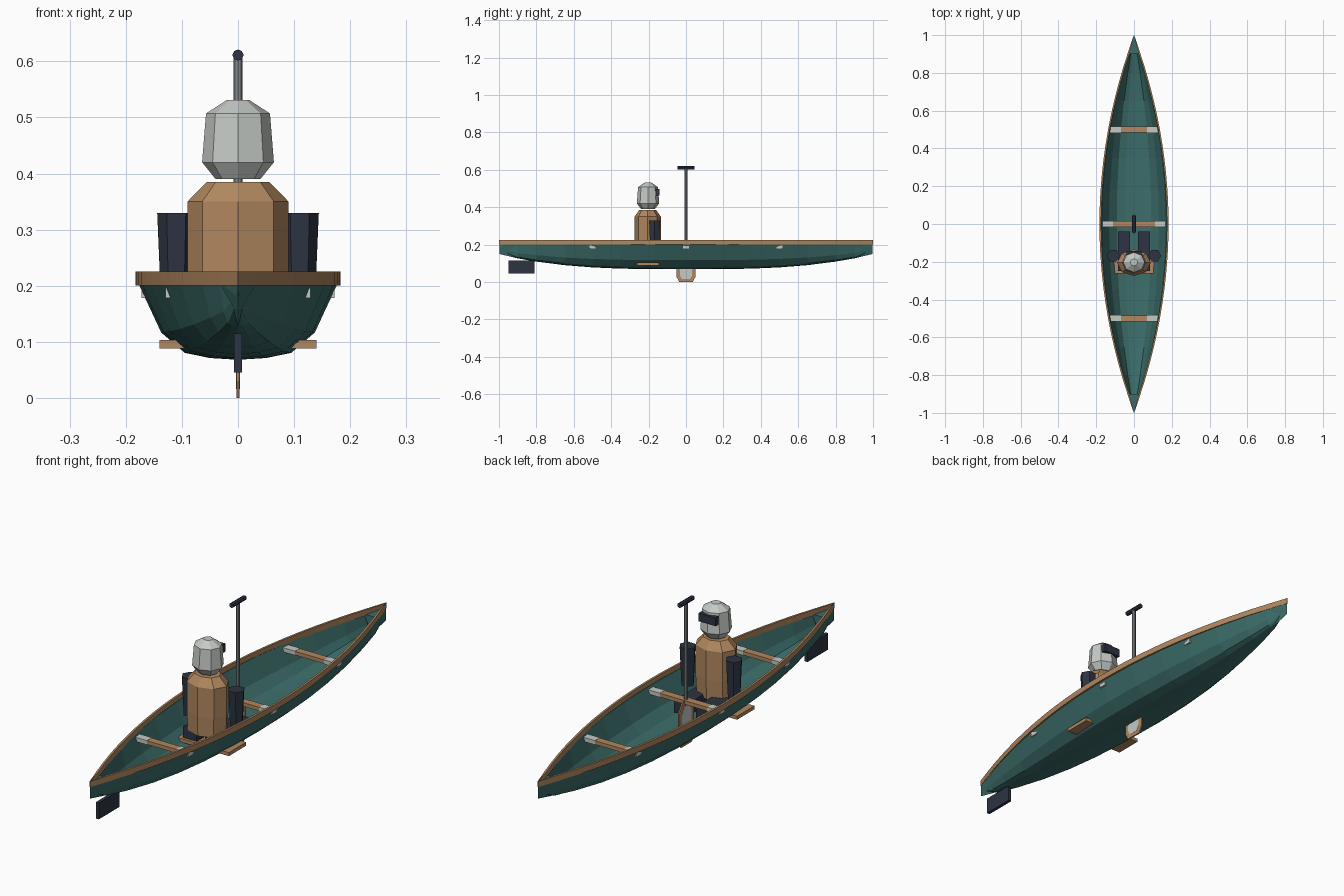
import bpy, bmesh, math

if "Cube" in bpy.data.objects:
    bpy.data.objects.remove(bpy.data.objects["Cube"])

def mat(name, r, g, b):
    m = bpy.data.materials.new(name)
    m.diffuse_color = (r, g, b, 1)
    m.use_nodes = True
    m.node_tree.nodes["Principled BSDF"].inputs["Base Color"].default_value = m.diffuse_color
    return m

TEAL = mat("teal", 0.045, 0.155, 0.145)
WOOD = mat("wood", 0.44, 0.245, 0.115)
NAVY = mat("navy", 0.026, 0.034, 0.054)
PALE = mat("pale_grey", 0.56, 0.59, 0.56)
STEEL = mat("steel", 0.26, 0.27, 0.28)

def make(name, verts, faces, material):
    me = bpy.data.meshes.new(name)
    me.from_pydata(verts, [], faces)
    bm = bmesh.new()
    bm.from_mesh(me)
    bmesh.ops.remove_doubles(bm, verts=bm.verts, dist=1e-5)
    bmesh.ops.recalc_face_normals(bm, faces=bm.faces)
    bm.to_mesh(me)
    bm.free()
    me.materials.append(material)
    ob = bpy.data.objects.new(name, me)
    bpy.context.collection.objects.link(ob)
    return ob

def loft(name, rings, material, cap=True):
    n = len(rings[0])
    verts = [v for r in rings for v in r]
    faces = [(i*n + j, i*n + (j+1) % n, (i+1)*n + (j+1) % n, (i+1)*n + j)
             for i in range(len(rings)-1) for j in range(n)]
    if cap:
        faces += [tuple(range(n)), tuple(range(len(verts)-n, len(verts)))]
    return make(name, verts, faces, material)

def box(name, x, y, z, material):
    rings = [[(x[0], y[0], h), (x[1], y[0], h), (x[1], y[1], h), (x[0], y[1], h)] for h in z]
    return loft(name, rings, material)

def turned(name, cx, cy, levels, sides, material):
    # stacked elliptical rings, levels are (z, radius x, radius y)
    rings = [[(cx + rx*math.cos(2*math.pi*k/sides), cy + ry*math.sin(2*math.pi*k/sides), z)
              for k in range(sides)] for z, rx, ry in levels]
    return loft(name, rings, material)

def plate(name, outline, t, material):
    # flat plate in the yz plane
    return loft(name, [[(x, y, z) for y, z in outline] for x in (-t, t)], material)

# hull shell
SECTION = [(0.178, 1.0), (0.137, 0.356), (0.095, 0.09), (0.05, 0.023), (0, 0)]
TOP = 0.205

def keel(y):
    a = abs(y)
    return 0.068 + 0.08*a**3 if a < 0.95 else 0.17

stations = [-0.995, -0.9, -0.8, -0.65, -0.5, -0.35, -0.18, 0,
            0.18, 0.35, 0.5, 0.65, 0.8, 0.9, 0.995]
rings = []
for y in stations:
    w, zb = 1 - y*y, keel(y)
    half = [(x*w, zb + (TOP - zb)*t) for x, t in SECTION]
    outer = half + [(-x, z) for x, z in half[-2::-1]]
    inner = [(x*0.965, z + (0.005 if 0 < i < len(outer)-1 else 0))
             for i, (x, z) in enumerate(outer)][::-1]
    rings.append([(x, y, z) for x, z in outer + inner])
loft("hull", rings, TEAL)

# stem wedges with small end decks
for s, nm in ((-1, "front"), (1, "rear")):
    make(nm + "_stem",
         [(-0.034, s*0.9, TOP), (0.034, s*0.9, TOP), (0, s*0.998, TOP),
          (0, s*0.998, 0.15), (0, s*0.9, 0.126)],
         [(0, 1, 2), (0, 2, 3, 4), (1, 2, 3, 4), (0, 1, 4)], TEAL)

# gunwale rails
for s, nm in ((-1, "left"), (1, "right")):
    rings = []
    for i in range(-12, 13):
        y = i/12
        w = 0.183*(1 - y*y)
        a, b = max(w, 0.001), max(w - 0.009, 0)
        rings.append([(s*a, y, 0.2), (s*a, y, 0.225), (s*b, y, 0.225), (s*b, y, 0.2)])
    loft(nm + "_gunwale", rings, WOOD)

# thwarts with pale ends
for y, h, nm in ((-0.5, 0.129, "front"), (0, 0.172, "middle"), (0.5, 0.129, "rear")):
    k = h - 0.06
    box(nm + "_thwart", (-k, k), (y-0.016, y+0.016), (0.179, 0.195), WOOD)
    for s in (-1, 1):
        box(nm + "_thwart_end", sorted((s*k, s*h)), (y-0.017, y+0.017), (0.178, 0.196), PALE)

# seat and rudder
box("seat", (-0.14, 0.14), (-0.262, -0.145), (0.088, 0.103), WOOD)
box("rudder", (-0.007, 0.007), (-0.95, -0.81), (0.045, 0.115), NAVY)

# seated figure
turned("torso", 0, -0.205, [(0.14, 0.086, 0.066), (0.225, 0.09, 0.07), (0.35, 0.09, 0.07),
                            (0.385, 0.056, 0.045)], 8, WOOD)
turned("head", 0, -0.203, [(0.39, 0.04, 0.037), (0.42, 0.064, 0.06), (0.507, 0.057, 0.053),
                           (0.531, 0.02, 0.019)], 8, PALE)
box("visor", (-0.04, 0.04), (-0.165, -0.142), (0.462, 0.497), NAVY)
for s, nm in ((-1, "left"), (1, "right")):
    turned(nm + "_arm", s*0.11, -0.168, [(0.165, 0.027, 0.026), (0.33, 0.034, 0.034)], 6, NAVY)
    box(nm + "_leg", sorted((s*0.02, s*0.085)), (-0.25, -0.04), (0.1, 0.153), NAVY)

# upright paddle
turned("paddle_shaft", 0, 0, [(0.17, 0.008, 0.008), (0.612, 0.008, 0.008)], 8, STEEL)
loft("paddle_grip", [[(0.01*math.cos(k*math.pi/4), y, 0.611 + 0.01*math.sin(k*math.pi/4))
                      for k in range(8)] for y in (-0.045, 0.045)], NAVY)
edge = [(0.036, 0), (0.052, 0.03), (0.05, 0.15), (0.02, 0.195)]
plate("paddle_blade", edge + [(-y, z) for y, z in edge[::-1]], 0.003, WOOD)
edge = [(0.022, 0.016), (0.033, 0.036), (0.032, 0.14), (0.014, 0.17)]
plate("paddle_panel", edge + [(-y, z) for y, z in edge[::-1]], 0.004, PALE)
